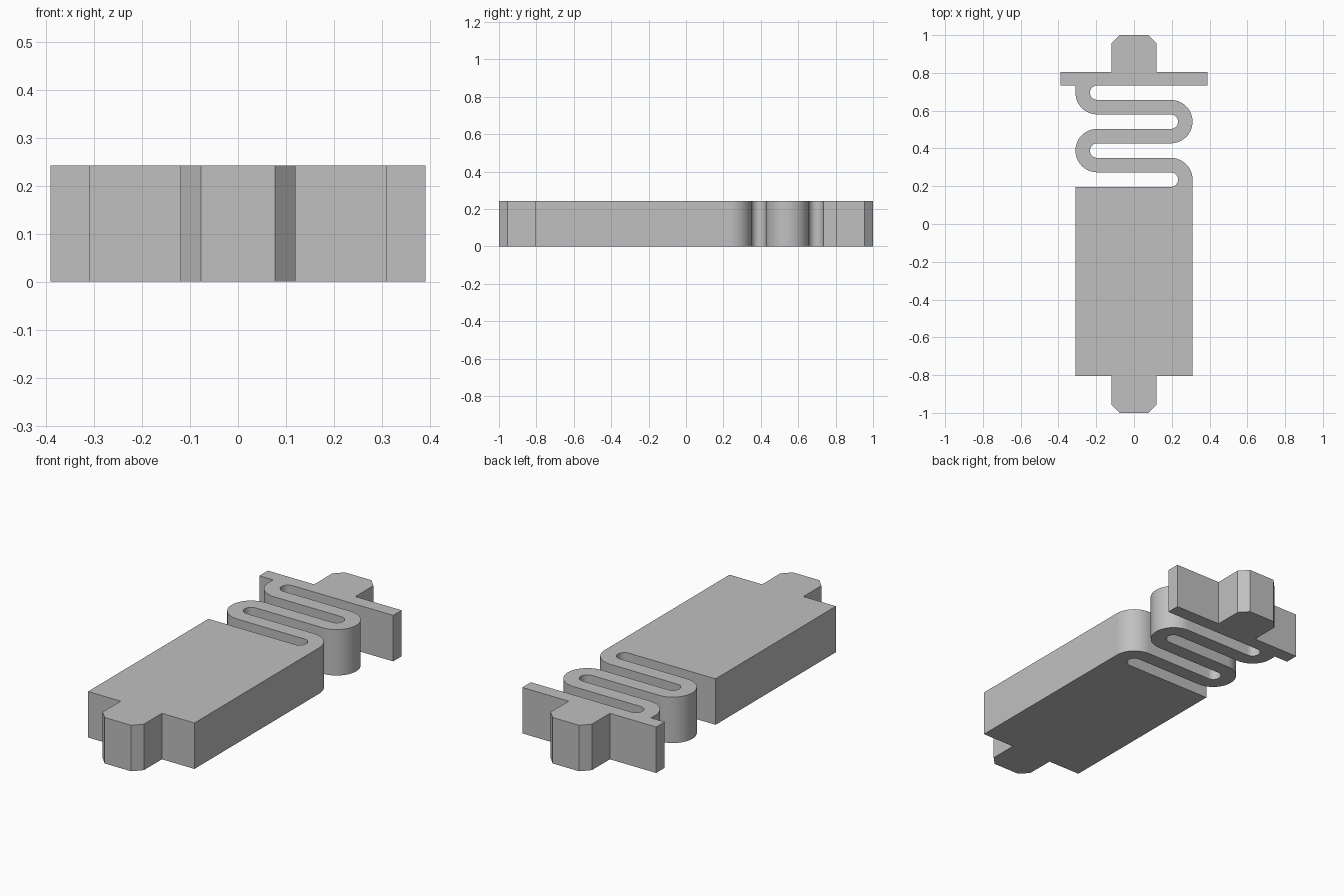
import bpy
import bmesh
from math import cos, sin, radians

if "Cube" in bpy.data.objects:
    bpy.data.objects.remove(bpy.data.objects["Cube"], do_unlink=True)

HEIGHT = 0.242
HALF = 0.31            # half width of the body and the spring
BODY_END = 0.805       # where the tabs meet the body and the crossbar
BAR = 0.39             # half width of the crossbar
PITCH = 0.1535         # distance between spring strands
INNER = PITCH / 4      # radius of the slot ends
OUTER = INNER * 3      # radius of the outer bends
BEND_X = HALF - OUTER
BENDS = [0.235 + i * PITCH for i in range(4)]   # bend centres, right first


def arc(x, y, r, start, end, steps=20):
    angles = [radians(start + (end - start) * i / steps) for i in range(steps + 1)]
    return [(x + r * cos(a), y + r * sin(a)) for a in angles]


def turned(points):
    return [(-x, -y) for x, y in points]


# chamfered end tab, shared by both ends
tab = [(-0.12, -BODY_END), (-0.12, -0.955), (-0.077, -1),
       (0.077, -1), (0.12, -0.955), (0.12, -BODY_END)]
slot_front = BENDS[0] - INNER
bar_front = BENDS[3] + INNER

# one closed outline, counter-clockwise from the front tab
outline = tab + [(HALF, -BODY_END)]
# right-hand side of the spring, upwards
outline += arc(BEND_X, BENDS[0], OUTER, 0, 90)
outline += arc(-BEND_X, BENDS[1], INNER, -90, -270)
outline += arc(BEND_X, BENDS[2], OUTER, -90, 90)
outline += arc(-BEND_X, BENDS[3], INNER, -90, -270)
# crossbar and back tab
outline += [(BAR, bar_front), (BAR, BODY_END)]
outline += turned(tab)
outline += [(-BAR, BODY_END), (-BAR, bar_front), (-HALF, bar_front)]
# left-hand side of the spring, downwards
outline += arc(-BEND_X, BENDS[3], OUTER, 180, 270)
outline += arc(BEND_X, BENDS[2], INNER, 90, -90)
outline += arc(-BEND_X, BENDS[1], OUTER, 90, 270)
outline += arc(BEND_X, BENDS[0], INNER, 90, -90)
# back and left side of the body
outline += [(-HALF, slot_front), (-HALF, -BODY_END)]

# extrude the outline into a solid
bm = bmesh.new()
base = bm.faces.new([bm.verts.new((x, y, 0)) for x, y in outline])
extruded = bmesh.ops.extrude_face_region(bm, geom=[base], use_keep_orig=True)
top = [v for v in extruded["geom"] if isinstance(v, bmesh.types.BMVert)]
bmesh.ops.translate(bm, verts=top, vec=(0, 0, HEIGHT))
bmesh.ops.recalc_face_normals(bm, faces=bm.faces)
caps = [f for f in bm.faces if len(f.verts) > 4]
bmesh.ops.triangulate(bm, faces=caps)
mesh = bpy.data.meshes.new("spring_block")
bm.to_mesh(mesh)
bm.free()

# plain grey material
grey = bpy.data.materials.new("plain grey")
grey.use_nodes = True
colour = (0.53, 0.53, 0.53, 1)
grey.diffuse_color = colour
grey.node_tree.nodes["Principled BSDF"].inputs["Base Color"].default_value = colour
mesh.materials.append(grey)

block = bpy.data.objects.new("spring_block", mesh)
bpy.context.collection.objects.link(block)
bpy.ops.object.select_all(action="DESELECT")
block.select_set(True)
bpy.context.view_layer.objects.active = block
bpy.ops.object.shade_smooth_by_angle(angle=radians(30))
